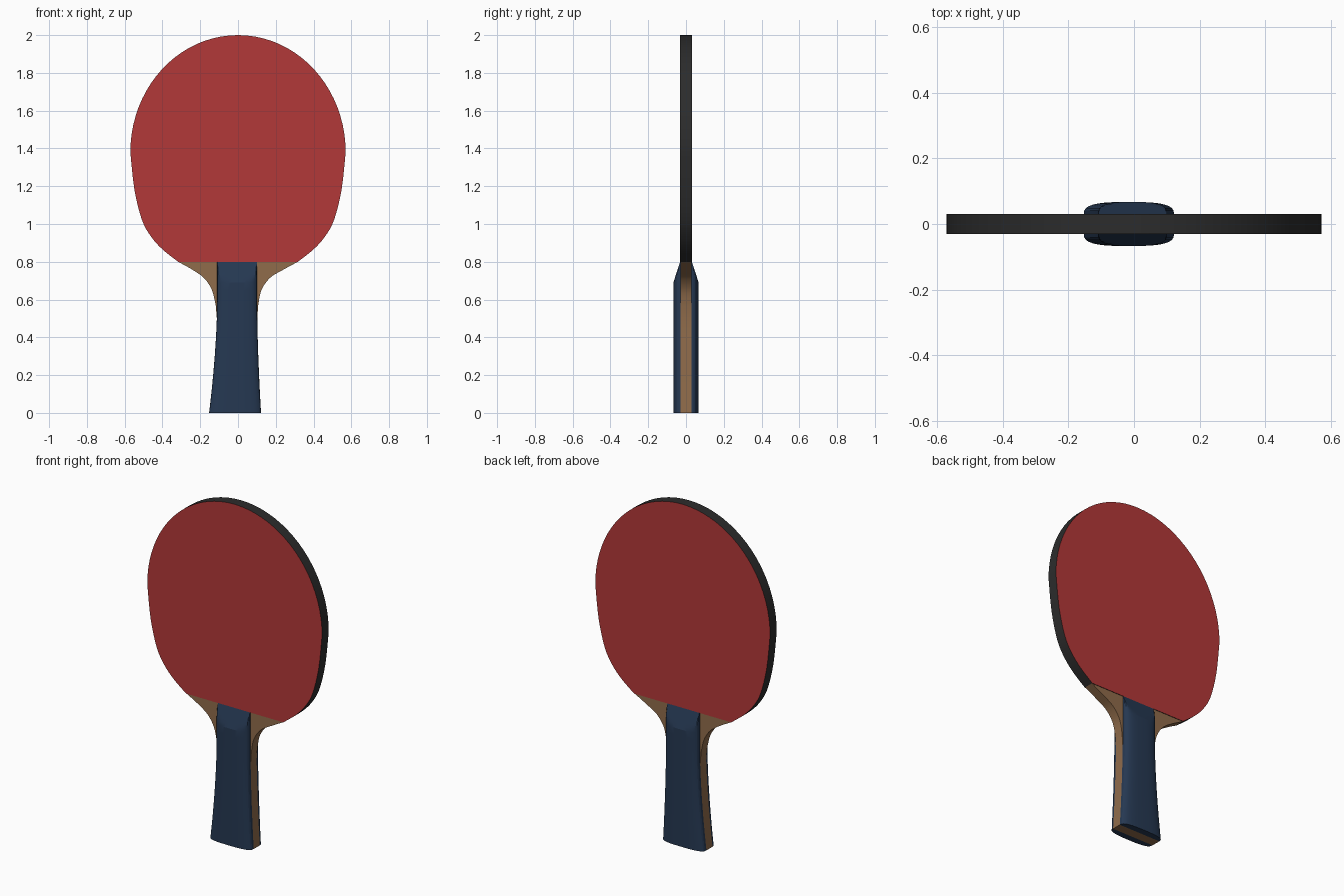
import bpy, bmesh, math

if "Cube" in bpy.data.objects:
    bpy.data.objects.remove(bpy.data.objects["Cube"])

def material(name, rgb):
    m = bpy.data.materials.new(name)
    m.diffuse_color = (*rgb, 1)
    m.use_nodes = True
    m.node_tree.nodes["Principled BSDF"].inputs["Base Color"].default_value = m.diffuse_color
    return m

RED = material("red rubber", (0.45, 0.04, 0.04))
BLACK = material("black edge", (0.025, 0.025, 0.025))
WOOD = material("wood", (0.28, 0.15, 0.07))
NAVY = material("navy grip", (0.019, 0.04, 0.085))

def finish(bm, name, mats, angle=35):
    bmesh.ops.recalc_face_normals(bm, faces=bm.faces)
    if len(mats) > 1:  # second colour on faces pointing front or back
        bm.normal_update()
        for f in bm.faces:
            f.material_index = int(abs(f.normal.y) > 0.9)
    me = bpy.data.meshes.new(name)
    bm.to_mesh(me)
    bm.free()
    ob = bpy.data.objects.new(name, me)
    bpy.context.collection.objects.link(ob)
    for m in mats:
        me.materials.append(m)
    bpy.ops.object.select_all(action='DESELECT')
    ob.select_set(True)
    bpy.context.view_layer.objects.active = ob
    bpy.ops.object.shade_smooth_by_angle(angle=math.radians(angle))
    return ob

def slab(name, outline, half, mats):
    bm = bmesh.new()
    face = bm.faces.new([bm.verts.new((x, -half, z)) for x, z in outline])
    ext = bmesh.ops.extrude_face_region(bm, geom=[face], use_keep_orig=True)
    for v in ext["geom"]:
        if isinstance(v, bmesh.types.BMVert):
            v.co.y = half
    return finish(bm, name, mats)

def spline(pts, n=5):
    # Catmull-Rom curve through the points
    p = [pts[0]] + pts + [pts[-1]]
    out = []
    for i in range(1, len(p) - 2):
        for k in range(n):
            t = k / n
            out.append(tuple(0.5 * (2 * b + (c - a) * t + (2 * a - 5 * b + 4 * c - d) * t * t
                                    + (3 * b - a - 3 * c + d) * t ** 3)
                             for a, b, c, d in zip(p[i - 1], p[i], p[i + 1], p[i + 2])))
    return out + [pts[-1]]

# blade: red faces with a black edge
lower = spline([(0.317, 0.8), (0.397, 0.863), (0.458, 0.93), (0.508, 1.02),
                (0.548, 1.18), (0.57, 1.38)], 4)[:-1]
upper = [(0.57 * math.cos(a), 1.38 + 0.62 * math.sin(a))
         for a in [math.pi * i / 40 for i in range(41)]]
slab("blade", lower + upper + [(-x, z) for x, z in reversed(lower)], 0.031, [BLACK, RED])

# handle edges, flaring towards the butt
def edges(z):
    f = max(0, 1 - z / 0.6) ** 1.7
    return -0.11 - 0.043 * f, 0.101 + 0.021 * f

# wooden core with the shoulders under the blade
rows = [0.05 * i for i in range(11)]
left = [(edges(z)[0], z) for z in rows] + spline(
    [(-0.118, 0.57), (-0.138, 0.65), (-0.178, 0.712), (-0.24, 0.757), (-0.317, 0.8)])
right = [(edges(z)[1], z) for z in rows] + spline(
    [(0.107, 0.57), (0.124, 0.65), (0.17, 0.715), (0.238, 0.757), (0.317, 0.8)])
slab("wooden_core", right + left[::-1], 0.028, [WOOD])

# grip scales: rounded section, sloped off at the top
def grip(name, side):
    bm = bmesh.new()
    rings = []
    for z in [0.05 * i for i in range(14)] + [0.69, 0.71, 0.73, 0.75, 0.775, 0.8]:
        lo, hi = edges(z)
        top = 0.067 - max(0, z - 0.69) / 0.11 * 0.036
        ring = []
        for i in range(21):
            u = -math.cos(math.pi * i / 20)
            y = 0.028 + 0.039 * max(0, 1 - abs(u) ** 3) ** (1 / 3)
            ring.append(bm.verts.new(((lo + hi) / 2 + u * (hi - lo) / 2, side * min(y, top), z)))
        rings.append(ring)
    for a, b in zip(rings, rings[1:]):
        for i in range(21):
            j = (i + 1) % 21
            bm.faces.new((a[i], a[j], b[j], b[i]))
    bm.faces.new(rings[0])
    bm.faces.new(rings[-1])
    finish(bm, name, [NAVY], 15)

grip("front_grip", -1)
grip("back_grip", 1)
